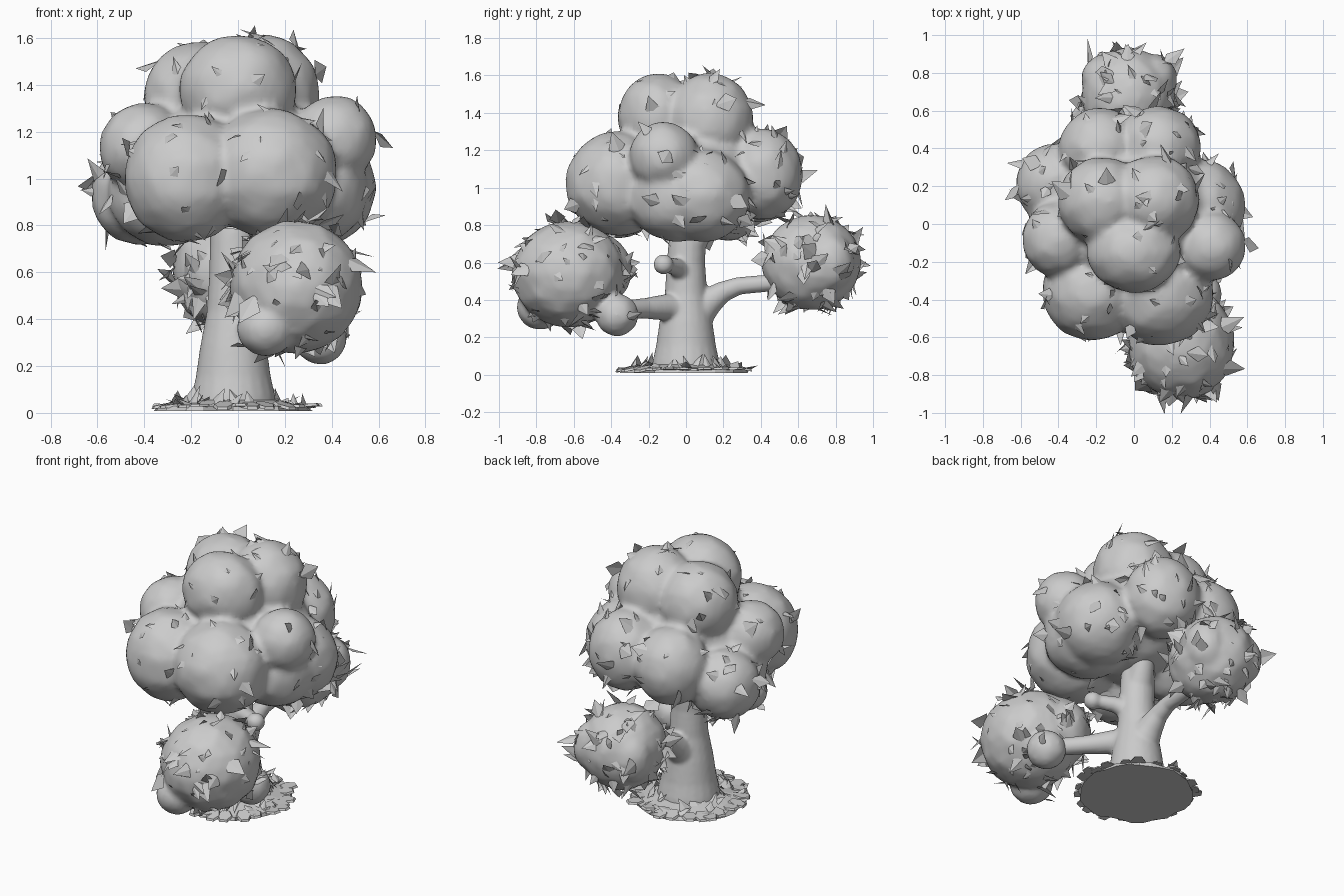
import bpy, bmesh, math, random
from mathutils import Vector, Matrix

if "Cube" in bpy.data.objects:
    bpy.data.objects.remove(bpy.data.objects["Cube"])

random.seed(7)

grey = bpy.data.materials.new("plain grey")
grey.diffuse_color = (0.6, 0.6, 0.6, 1)
grey.use_nodes = True
grey.node_tree.nodes["Principled BSDF"].inputs["Base Color"].default_value = grey.diffuse_color


def add_object(name, bm):
    mesh = bpy.data.meshes.new(name)
    bm.to_mesh(mesh)
    bm.free()
    mesh.materials.append(grey)
    obj = bpy.data.objects.new(name, mesh)
    bpy.context.collection.objects.link(obj)
    return obj


def fuse(name, blobs, voxel, rough=0.025, floor=None):
    """Fuse slightly irregular balls (x, y, z, rx, ry, rz) into one soft mass."""
    bm = bmesh.new()
    for x, y, z, rx, ry, rz in blobs:
        m = Matrix.Translation((x, y, z)) @ Matrix.Diagonal((rx, ry, rz, 1))
        ball = bmesh.ops.create_icosphere(bm, subdivisions=3, radius=1, matrix=m)
        for v in ball["verts"]:
            v.co += (v.co - Vector((x, y, z))) * random.uniform(-rough, rough)
            if floor is not None:
                v.co.z = max(v.co.z, floor)
    obj = add_object(name, bm)
    remesh = obj.modifiers.new("fuse", 'REMESH')
    remesh.mode = 'VOXEL'
    remesh.voxel_size = voxel
    remesh.use_smooth_shade = True
    smooth = obj.modifiers.new("soften", 'SMOOTH')
    smooth.factor = 0.5
    smooth.iterations = 5


def leaf(bm, pos, normal, size, lift):
    """Kite-shaped leaf rooted at pos, leaning off the surface by lift."""
    side = normal.cross(Vector([random.uniform(-1, 1) for _ in range(3)])).normalized()
    along = side.cross(normal).normalized()
    tip = (along * math.cos(lift) + normal * math.sin(lift)) * size
    fold = normal * size * 0.1
    w = side * size * random.uniform(0.25, 0.45)
    root = pos - normal * 0.012
    k = random.uniform(0.2, 0.6)
    pts = [root, root + tip * k + w - fold, root + tip, root + tip * k - w - fold]
    v = [bm.verts.new(p) for p in pts]
    bm.faces.new((v[0], v[1], v[2]))
    bm.faces.new((v[0], v[2], v[3]))


def leaves(name, blobs, density, size):
    """Scatter leaves over the exposed sides of the balls."""
    bm = bmesh.new()
    for x, y, z, rx, ry, rz, amount in blobs:
        for _ in range(int(density * amount * rx * ry)):
            n = Vector([random.gauss(0, 1) for _ in range(3)]).normalized()
            p = Vector((x + n.x * rx, y + n.y * ry, z + n.z * rz))
            buried = any(((p.x - b[0]) / b[3]) ** 2 + ((p.y - b[1]) / b[4]) ** 2
                         + ((p.z - b[2]) / b[5]) ** 2 < 0.92 for b in blobs)
            if not buried:
                leaf(bm, p, n, size * random.uniform(0.6, 1.25), random.uniform(0.05, 0.75))
    add_object(name, bm)


# Crown: x, y, z, radii, leaf amount
crown = [
    (-0.22, -0.36, 1.00, 0.27, 0.26, 0.275, 0.7),
    (0.14, -0.37, 1.02, 0.285, 0.275, 0.28, 0.6),
    (0.41, -0.12, 1.17, 0.185, 0.185, 0.185, 0.3),
    (0.34, 0.09, 0.96, 0.25, 0.255, 0.25, 1.2),
    (0.30, -0.05, 0.95, 0.26, 0.27, 0.24, 0.8),
    (-0.40, -0.08, 1.13, 0.195, 0.20, 0.195, 0.3),
    (-0.42, 0.21, 0.93, 0.21, 0.215, 0.215, 1.3),
    (-0.31, 0.05, 0.94, 0.25, 0.25, 0.23, 0.6),
    (-0.18, 0.40, 1.05, 0.22, 0.215, 0.235, 0.5),
    (0.13, 0.41, 1.07, 0.23, 0.215, 0.245, 1.2),
    (0.00, -0.15, 1.38, 0.25, 0.215, 0.235, 0.3),
    (-0.17, 0.12, 1.35, 0.235, 0.235, 0.235, 0.5),
    (0.11, 0.13, 1.36, 0.24, 0.235, 0.255, 0.9),
    (0.00, 0.02, 1.08, 0.42, 0.42, 0.30, 0.0),
]
fuse("crown", [b[:6] for b in crown], 0.02)
leaves("crown_leaves", crown, 650, 0.11)

# Low front foliage cluster with two small lumps underneath
front = [
    (0.25, -0.63, 0.54, 0.285, 0.30, 0.285, 1.9),
    (0.17, -0.49, 0.56, 0.20, 0.20, 0.20, 1.9),
    (0.35, -0.37, 0.32, 0.115, 0.115, 0.115, 0.2),
    (0.12, -0.78, 0.36, 0.125, 0.125, 0.12, 0.2),
]
fuse("front_cluster", [b[:6] for b in front], 0.016)
leaves("front_cluster_leaves", front, 700, 0.12)

# Low back foliage cluster, blunt at the rear
back = [
    (-0.03, 0.67, 0.60, 0.25, 0.265, 0.255, 2.2),
    (-0.15, 0.77, 0.60, 0.13, 0.13, 0.16, 1.5),
    (0.10, 0.77, 0.60, 0.13, 0.13, 0.16, 1.5),
]
fuse("back_cluster", [b[:6] for b in back], 0.016)
leaves("back_cluster_leaves", back, 700, 0.12)


def limb(points, steps=12):
    """Chain of balls along a tapered path of (x, y, z, radius)."""
    out = []
    for a, b in zip(points, points[1:]):
        for i in range(steps + 1):
            p = Vector(a).lerp(Vector(b), i / steps)
            r = a[3] + (b[3] - a[3]) * i / steps
            out.append((p[0], p[1], p[2], r, r, r))
    return out


def path(points):
    return limb([Vector(p) for p in points])


# Trunk with its back limb, front limb, short knobbed stub and crown fork
wood = path([(-0.02, 0, 0.03, 0.185), (-0.02, 0, 0.12, 0.165), (-0.02, 0, 0.26, 0.145),
             (-0.02, 0, 0.42, 0.115), (-0.02, 0, 0.6, 0.103), (-0.02, 0.01, 0.76, 0.1),
             (-0.02, 0.03, 0.95, 0.09)])
wood += path([(-0.02, 0.03, 0.30, 0.105), (-0.02, 0.11, 0.38, 0.078), (-0.02, 0.19, 0.44, 0.057),
              (-0.02, 0.28, 0.475, 0.048), (-0.02, 0.55, 0.50, 0.046)])
wood += path([(0.0, -0.02, 0.34, 0.09), (0.06, -0.10, 0.36, 0.072),
              (0.17, -0.22, 0.355, 0.055), (0.33, -0.38, 0.345, 0.05)])
wood += path([(0.0, 0.0, 0.53, 0.065), (0.09, -0.05, 0.575, 0.048), (0.19, -0.11, 0.59, 0.04)])
wood += path([(-0.02, 0.0, 0.66, 0.09), (0.02, 0.12, 0.85, 0.06)])
wood += [(0.21, -0.12, 0.59, 0.054, 0.054, 0.054)]
fuse("trunk_and_limbs", wood, 0.011, rough=0.0, floor=0.015)

# Ground mound: flat base, uneven rim, slight rise toward the trunk
bm = bmesh.new()
for r1, r2, z, h in ((0.33, 0.32, 0.019, 0.02), (0.30, 0.17, 0.042, 0.028)):
    disc = bmesh.ops.create_cone(bm, cap_ends=True, segments=30, radius1=r1, radius2=r2,
                                 depth=h, matrix=Matrix.Translation((-0.02, -0.01, z)))
    for v in disc["verts"]:
        v.co.xy = v.co.xy * random.uniform(0.95, 1.06)
add_object("ground_disc", bm)

# Fallen leaves: flat ones overhanging the rim, and upright tufts inside
bm = bmesh.new()
for i in range(24):
    a = i * 2.4
    r = random.uniform(0.29, 0.335)
    m = (Matrix.Translation((-0.02 + r * math.cos(a), -0.01 + r * math.sin(a), 0.032))
         @ Matrix.Rotation(a, 4, 'Z') @ Matrix.Rotation(random.uniform(-0.1, 0.3), 4, 'Y')
         @ Matrix.Diagonal((1, 0.8, 1, 1)))
    bmesh.ops.create_cone(bm, cap_ends=True, segments=6, radius1=0.058, radius2=0.05,
                          depth=0.012, matrix=m)
for i in range(60):
    a = random.uniform(0, math.tau)
    r = random.uniform(0.19, 0.31)
    n = Vector((math.cos(a) * 0.3, math.sin(a) * 0.3, 1)).normalized()
    leaf(bm, Vector((-0.02 + r * math.cos(a), -0.01 + r * math.sin(a), 0.045)), n,
         random.uniform(0.06, 0.11), random.uniform(0.1, 0.8))
add_object("fallen_leaves", bm)
